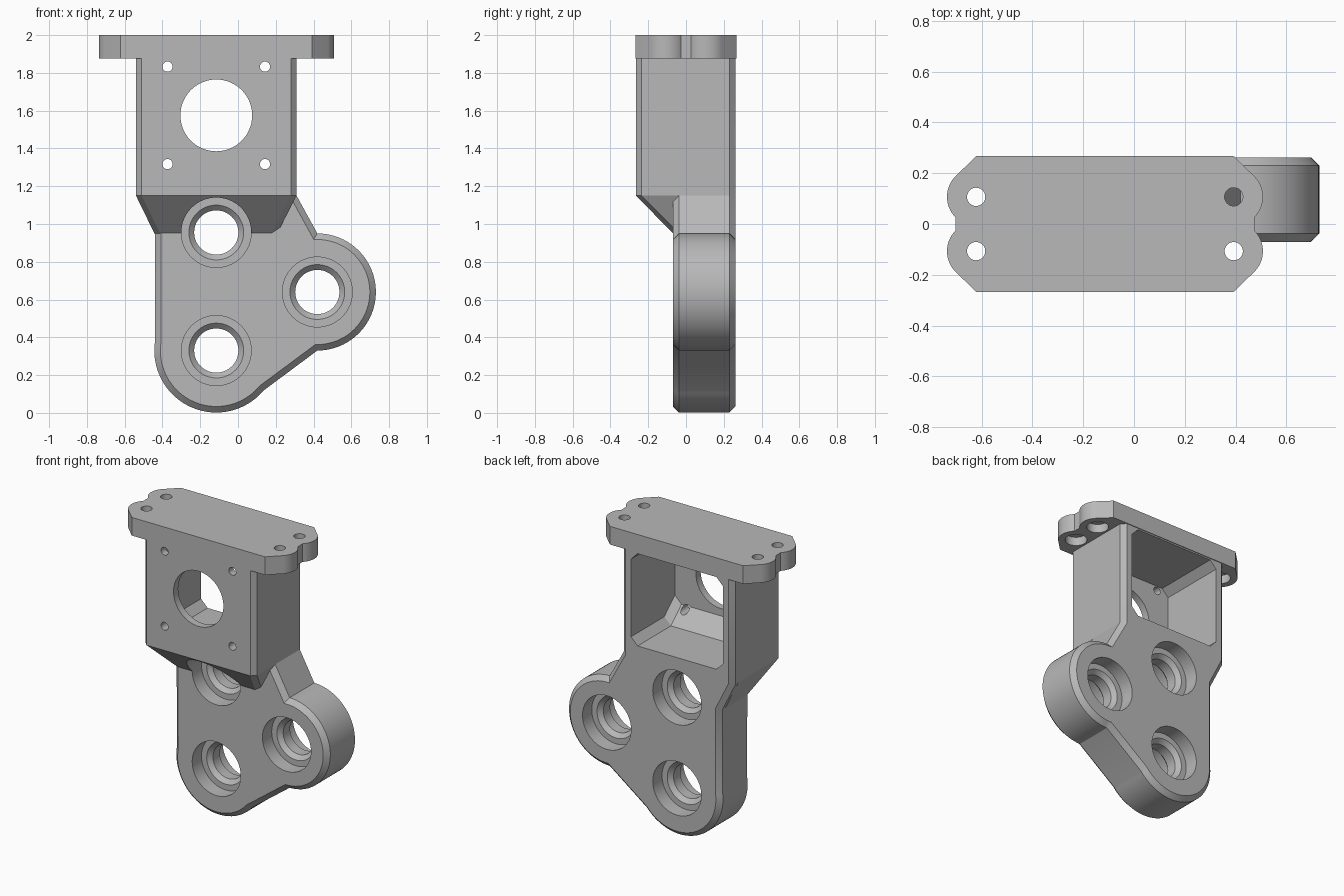
import bpy, bmesh
from math import cos, sin, radians, pi

if "Cube" in bpy.data.objects:
    bpy.data.objects.remove(bpy.data.objects["Cube"], do_unlink=True)

grey = bpy.data.materials.new("plain grey")
grey.use_nodes = True
grey.diffuse_color = (0.48, 0.48, 0.48, 1)
grey.node_tree.nodes["Principled BSDF"].inputs["Base Color"].default_value = grey.diffuse_color


def arc(cx, cy, r, start, end, n):
    """Points on an arc, angles in degrees."""
    angles = [radians(start + (end - start) * i / n) for i in range(n + 1)]
    return [(cx + r * cos(a), cy + r * sin(a)) for a in angles]


def circle(cx, cy, r, n=64):
    return arc(cx, cy, r, 0, 360, n)[:-1]


def along_y(outline, y):
    return [(x, y, z) for x, z in outline]


def along_z(outline, z):
    return [(x, y, z) for x, y in outline]


def loft(name, rings, chamfer=0):
    """Closed solid through matching rings, optionally with chamfered end caps."""
    bm = bmesh.new()
    loops = [[bm.verts.new(p) for p in ring] for ring in rings]
    n = len(loops[0])
    for a, b in zip(loops, loops[1:]):
        for i in range(n):
            j = (i + 1) % n
            bm.faces.new((a[i], a[j], b[j], b[i]))
    caps = [bm.faces.new(loops[0]), bm.faces.new(loops[-1])]
    bmesh.ops.recalc_face_normals(bm, faces=bm.faces)
    if chamfer:
        rim = [e for f in caps for e in f.edges]
        bmesh.ops.bevel(bm, geom=rim, offset=chamfer, segments=1,
                        affect='EDGES', clamp_overlap=False)
    mesh = bpy.data.meshes.new(name)
    bm.to_mesh(mesh)
    bm.free()
    mesh.materials.append(grey)
    obj = bpy.data.objects.new(name, mesh)
    bpy.context.collection.objects.link(obj)
    return obj


def combine(target, tool, operation):
    """Apply a boolean and discard the tool."""
    tool.hide_render = True
    bpy.context.view_layer.objects.active = target
    mod = target.modifiers.new("shape", 'BOOLEAN')
    mod.operation = operation
    mod.solver = 'EXACT'
    mod.object = tool
    bpy.ops.object.modifier_apply(modifier=mod.name)
    bpy.data.objects.remove(tool, do_unlink=True)


def finish(obj):
    bpy.ops.object.select_all(action='DESELECT')
    obj.select_set(True)
    bpy.context.view_layer.objects.active = obj
    bpy.ops.object.shade_smooth_by_angle(angle=radians(25))


LEFT, RIGHT, MID = -0.54, 0.31, -0.115
BACK, FACE, FRONT = 0.262, -0.07, -0.266
TOP = 1.95

# Lower body with two round lobes, running up into the housing
outline = ([(LEFT, TOP), (LEFT, 1.15), (-0.44, 0.95)]
           + arc(MID, 0.33, 0.328, 172, 320, 40)
           + arc(0.42, 0.64, 0.31, -90, 90, 40)
           + [(RIGHT, 1.15), (RIGHT, TOP)])
bracket = loft("bracket_body", [along_y(outline, FACE), along_y(outline, BACK)], 0.032)


# Motor housing with chamfered front corners and a tapered underside
def housing_ring(x0, x1, front, z, c=0.03):
    pts = [(x0, 0.2), (x0, front + c), (x0 + c, front),
           (x1 - c, front), (x1, front + c), (x1, 0.2)]
    return along_z(pts, z)


housing = loft("motor_housing", [housing_ring(LEFT, RIGHT, FRONT, TOP),
                                 housing_ring(LEFT, RIGHT, FRONT, 1.15),
                                 housing_ring(-0.44, 0.205, -0.062, 0.945)])
combine(bracket, housing, 'UNION')


# Cavity open to the back, with a sloped inner floor edge
def cavity_ring(y, low, c=0.05, x0=-0.465, x1=0.235, high=1.865):
    pts = [(x0 + c, low), (x1 - c, low), (x1, low + c), (x1, high - c),
           (x1 - c, high), (x0 + c, high), (x0, high - c), (x0, low + c)]
    return along_y(pts, y)


cavity = loft("cavity_cutter", [cavity_ring(0.4, 1.23), cavity_ring(-0.1, 1.23),
                                cavity_ring(-0.215, 1.335)])
combine(bracket, cavity, 'DIFFERENCE')

# Stepped bearing bores, mirrored about the middle of the body
middle = (BACK + FACE) / 2
half = [(0.185, 0.5), (0.185, 0.065), (0.145, 0.065), (0.117, 0.037)]
steps = [(r, middle - d) for r, d in half] + [(r, middle + d) for r, d in reversed(half)]
for x, z in [(MID, 0.955), (MID, 0.33), (0.42, 0.64)]:
    bore = loft("bore_cutter", [along_y(circle(x, z, r), y) for r, y in steps])
    combine(bracket, bore, 'DIFFERENCE')

# Motor opening and its four screw holes
holes = [(MID, 1.575, 0.19, 64)]
holes += [(MID + sx * 0.258, 1.575 + sz * 0.258, 0.027, 24) for sx in (-1, 1) for sz in (-1, 1)]
for x, z, r, n in holes:
    ring = circle(x, z, r, n)
    combine(bracket, loft("hole_cutter", [along_y(ring, -0.4), along_y(ring, 0.0)]), 'DIFFERENCE')
finish(bracket)

# Top plate with paired round ears at each end
DEPTH, EAR_Y, EAR_R = 0.267, 0.107, 0.115
EAR_L, EAR_RIGHT = -0.622, 0.393
right_end = ([(EAR_RIGHT, -DEPTH)] + arc(EAR_RIGHT, -EAR_Y, EAR_R, -45, 45, 16)
             + arc(EAR_RIGHT, EAR_Y, EAR_R, -45, 45, 16) + [(EAR_RIGHT, DEPTH)])
left_end = [(EAR_L + EAR_RIGHT - x, -y) for x, y in right_end]
plate_outline = right_end + left_end
plate = loft("top_plate", [along_z(plate_outline, 1.875), along_z(plate_outline, 2.0)])

# Plate screw holes, counterbored from below
for x in (EAR_L, EAR_RIGHT):
    for y in (-EAR_Y, EAR_Y):
        rings = [along_z(circle(x, y, r, 32), z)
                 for r, z in [(0.07, 1.8), (0.07, 1.935), (0.036, 1.935), (0.036, 2.1)]]
        combine(plate, loft("screw_cutter", rings), 'DIFFERENCE')
finish(plate)
